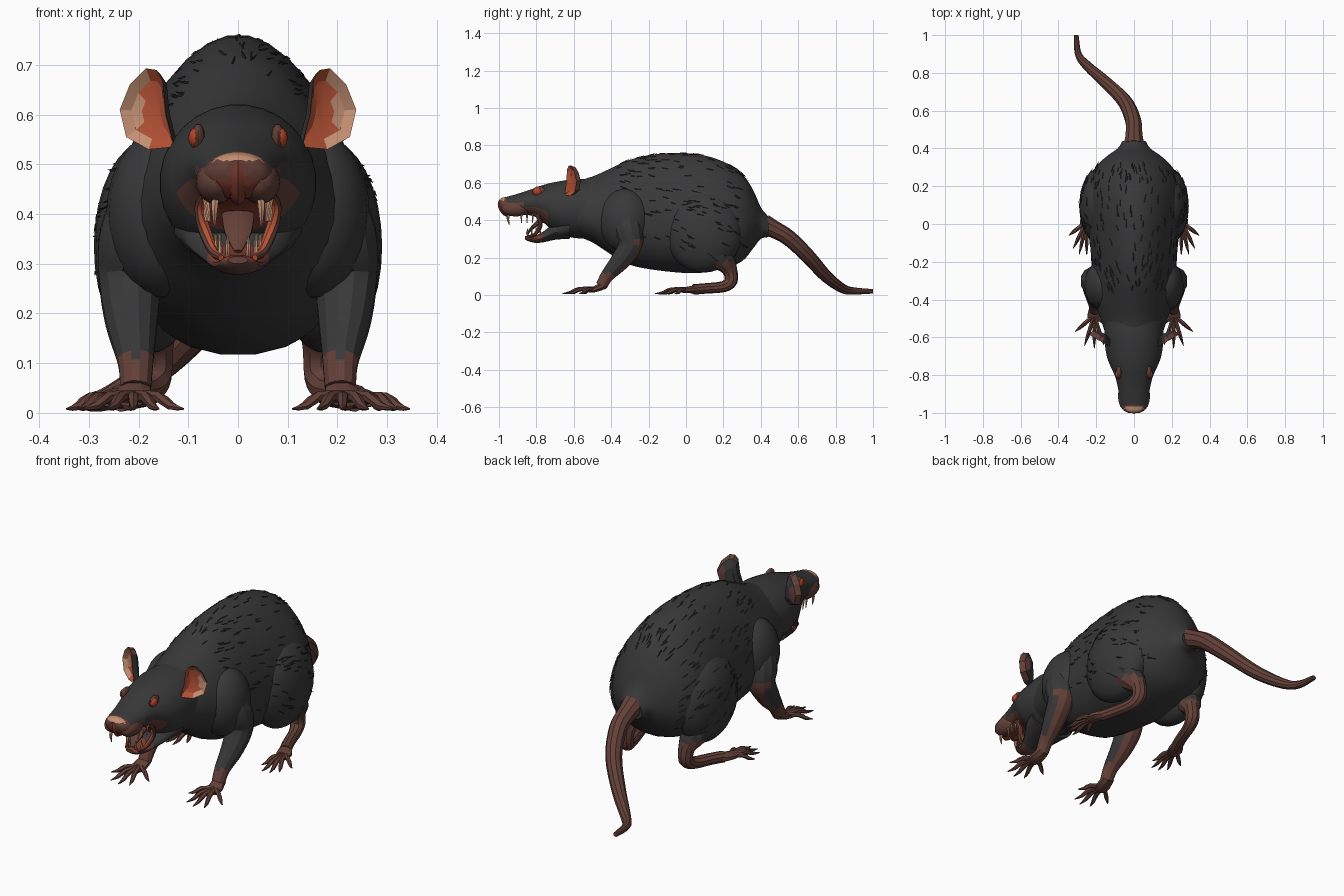
import bpy, bmesh, math, random
from mathutils import Vector, Matrix

random.seed(4)
cube = bpy.data.objects.get("Cube")
if cube:
    bpy.data.objects.remove(cube)


def material(name, rgb):
    m = bpy.data.materials.new(name)
    m.use_nodes = True
    m.diffuse_color = (*rgb, 1)
    m.node_tree.nodes["Principled BSDF"].inputs["Base Color"].default_value = (*rgb, 1)
    return m


FUR = material("charcoal fur", (.04, .04, .04))
DARK = material("dark fur", (.026, .026, .026))
SKIN = material("brown skin", (.125, .052, .04))
RED = material("red flesh", (.46, .085, .035))
TAN = material("pale tan", (.56, .28, .17))
GUM = material("mouth lining", (.2, .04, .025))
EYE = material("red eye", (.46, .055, .02))


def spline(rows, steps):
    """Catmull-Rom through rows of numbers."""
    rows = [Vector(r) for r in rows]
    ext = [rows[0] * 2 - rows[1]] + rows + [rows[-1] * 2 - rows[-2]]
    out = []
    for a, b, c, d in zip(ext, ext[1:], ext[2:], ext[3:]):
        for k in range(steps):
            t = k / steps
            out.append((b * 2 + (c - a) * t + (a * 2 - b * 5 + c * 4 - d) * t ** 2
                        + (b * 3 - a - c * 3 + d) * t ** 3) / 2)
    return out + [rows[-1]]


def loft(bm, rows, segs=10, steps=3, upright=False, pear=0):
    """Skin rings given as x, y, z, half width, half height."""
    pts = spline(rows, steps)
    rings = []
    for i, p in enumerate(pts):
        side, up = Vector((1, 0, 0)), Vector((0, 0, 1))
        if not upright:
            t = (pts[min(i + 1, len(pts) - 1)] - pts[max(i - 1, 0)])[:3]
            t = Vector(t).normalized()
            side = (side - t * side.dot(t)).normalized()
            up = t.cross(side)
        ring = []
        for k in range(segs):
            a = math.tau * (k + .5) / segs
            ring.append(bm.verts.new(Vector(p[:3])
                        + side * max(p[3], .002) * math.cos(a) * (1 - pear * math.sin(a))
                        + up * max(p[4], .002) * math.sin(a)))
        rings.append(ring)
    for r, s in zip(rings, rings[1:]):
        for k in range(segs):
            n = (k + 1) % segs
            bm.faces.new((r[k], r[n], s[n], s[k]))
    bm.faces.new(rings[0])
    bm.faces.new(rings[-1])


def tube(bm, rows, segs=8, steps=3):
    loft(bm, [(x, y, z, r, r) for x, y, z, r in rows], segs, steps)


def profile(bm, rows, segs, steps, pear=0):
    """Upright rings given as y, top, bottom, half width."""
    loft(bm, [(0, y, (t + b) / 2, w, (t - b) / 2) for y, t, b, w in rows],
         segs, steps, True, pear)


def ball(bm, centre, size, u=16, v=10):
    mat = Matrix.Translation(centre) @ Matrix.Diagonal((*size, 1))
    bmesh.ops.create_uvsphere(bm, u_segments=u, v_segments=v, radius=1, matrix=mat)


def finish(name, bm, mats, rule=None, mirror=False, angle=40):
    bmesh.ops.recalc_face_normals(bm, faces=bm.faces)
    if rule:
        for f in bm.faces:
            f.material_index = mats.index(rule(f.calc_center_median(), f.normal))
    me = bpy.data.meshes.new(name)
    bm.to_mesh(me)
    bm.free()
    ob = bpy.data.objects.new(name, me)
    bpy.context.collection.objects.link(ob)
    for m in mats:
        me.materials.append(m)
    bpy.ops.object.select_all(action='DESELECT')
    ob.select_set(True)
    bpy.context.view_layer.objects.active = ob
    bpy.ops.object.shade_smooth_by_angle(angle=math.radians(angle))
    if mirror:
        ob.modifiers.new("Mirror", 'MIRROR').use_mirror_merge = False
    return ob


# Torso
bm = bmesh.new()
profile(bm, [(-.62, .6, .33, .135), (-.5, .635, .28, .175), (-.4, .68, .215, .205),
             (-.3, .725, .16, .217), (-.15, .757, .13, .225), (.05, .757, .115, .243),
             (.2, .715, .14, .242), (.3, .65, .18, .2), (.36, .56, .25, .14),
             (.4, .47, .3, .085), (.44, .42, .31, .06)], 28, 4, .22)
torso = finish("torso", bm, [FUR])

# Thighs and shoulders, sunk into the torso
bm = bmesh.new()
ball(bm, (.178, .095, .335), (.112, .205, .215), 24, 16)
thighs = finish("thighs", bm, [FUR], mirror=True)
bm = bmesh.new()
ball(bm, (.15, -.325, .4), (.115, .14, .17), 20, 14)
finish("shoulders", bm, [FUR], mirror=True)

# Fur tufts lying along the coat
bm = bmesh.new()
for ob, count in ((torso, 280), (thighs, 70)):
    coat = [p for p in ob.data.polygons if p.center.z > .26 and -.38 < p.center.y < .3
            and (ob == torso or p.center.x > .23)]
    for p in random.choices(coat, k=count):
        n = p.normal
        flow = Vector((random.uniform(-.2, .2), 1, random.uniform(-.6, 0)))
        flow = (flow - n * flow.dot(n)).normalized()
        across = n.cross(flow)
        c = p.center + flow * random.uniform(-.02, .02) + across * random.uniform(-.02, .02)
        wide = across * random.uniform(.003, .005)
        tip = c + flow * random.uniform(.03, .05) + n * .002
        spots = [c + wide - n * .003, c - wide - n * .003, c + n * .003, tip]
        flip = random.choice((1, -1))
        v = [bm.verts.new((q.x * flip, q.y, q.z)) for q in spots]
        for tri in ((0, 1, 2), (0, 2, 3), (1, 3, 2), (0, 3, 1)):
            bm.faces.new([v[k] for k in tri])
finish("fur_tufts", bm, [DARK])

# Head with snout
bm = bmesh.new()
profile(bm, [(-.48, .62, .3, .15), (-.6, .62, .305, .158), (-.7, .605, .335, .145),
             (-.76, .59, .385, .122), (-.81, .572, .42, .1), (-.88, .548, .43, .083),
             (-.95, .528, .43, .072), (-.985, .52, .45, .056), (-1, .508, .475, .03)], 28, 5)


def head_colour(c, n):
    if n.z < -.4 and c.y < -.74:
        return GUM if abs(c.x) < .06 else SKIN
    if c.y < -.965 and c.z > .507 and abs(c.x) < .05:
        return TAN
    if c.y < -.955 or (c.y < -.865 and c.z < .49):
        return SKIN
    return FUR


finish("head", bm, [FUR, SKIN, TAN, GUM], head_colour)

# Muzzle: whisker pads, philtrum and nostrils
bm = bmesh.new()
ball(bm, (.044, -.91, .465), (.041, .078, .045), 16, 10)
finish("whisker_pads", bm, [SKIN], mirror=True)
bm = bmesh.new()
tube(bm, [(0, -.99, .505, .012), (0, -.992, .475, .014), (0, -.965, .44, .017),
          (0, -.94, .428, .012)], 6)
finish("philtrum", bm, [GUM], angle=20)
bm = bmesh.new()
ball(bm, (.022, -.99, .495), (.009, .008, .007), 8, 6)
finish("nostrils", bm, [DARK], mirror=True)

# Lower jaw
bm = bmesh.new()
profile(bm, [(-.62, .45, .3, .13), (-.7, .39, .295, .1), (-.75, .35, .284, .072),
             (-.8, .32, .278, .05), (-.845, .318, .288, .036), (-.862, .315, .3, .02)], 16, 3)
finish("lower_jaw", bm, [FUR, SKIN, GUM],
       lambda c, n: FUR if c.y > -.77 else GUM if n.z > .3 else SKIN)

# Lips at the mouth corners, tongue
bm = bmesh.new()
tube(bm, [(.07, -.82, .44, .006), (.078, -.79, .415, .01), (.068, -.78, .37, .013),
          (.05, -.808, .325, .01), (.034, -.848, .312, .006)], 8, 4)
finish("lips", bm, [RED, SKIN], lambda c, n: SKIN if n.x > .35 else RED, True)
bm = bmesh.new()
loft(bm, [(0, -.7, .42, .03, .02), (0, -.77, .4, .034, .016),
          (0, -.82, .362, .028, .01), (0, -.85, .325, .008, .005)])
finish("tongue", bm, [SKIN])

# Teeth
bm = bmesh.new()
tube(bm, [(.045, -.945, .44, .008), (.047, -.952, .41, .007), (.047, -.945, .375, .002)], 6)
tube(bm, [(.02, -.838, .31, .006), (.021, -.85, .33, .005), (.021, -.846, .355, .002)], 6)
for k in range(4):
    y, x = -.79 - .03 * k, .07 - .003 * k
    tube(bm, [(x, y, .435, .006), (x - .003, y, .41, .004), (x - .005, y, .385, .001)], 5, 1)
for k in range(3):
    y, x = -.78 - .022 * k, .052 - .008 * k
    tube(bm, [(x, y, .32, .005), (x, y, .34, .004), (x, y, .36, .001)], 5, 1)
finish("teeth", bm, [TAN], mirror=True)

# Eyes with lids
bm = bmesh.new()
ball(bm, (.085, -.795, .553), (.015, .023, .021), 12, 8)
finish("eyes", bm, [EYE], mirror=True)
bm = bmesh.new()
ball(bm, (.08, -.785, .552), (.014, .036, .03), 12, 8)
finish("eyelids", bm, [SKIN], mirror=True)

# Cupped ears
bm = bmesh.new()
outline = [(.128, .535), (.145, .6), (.152, .67), (.165, .69), (.185, .693),
           (.218, .66), (.238, .61), (.225, .555), (.18, .53)]
middle, back = Vector((.18, -.62, .605)), Vector((-.4, .9, 0))
rim = [Vector((x, -.65 + (x - .128) * .58, z)) for x, z in outline]


def ear_ring(scale, depth):
    return [bm.verts.new(middle + (p - middle) * scale + back * depth) for p in rim]


layers = [ear_ring(.4, .024), ear_ring(.72, .018), ear_ring(1, 0), ear_ring(.88, .03), ear_ring(.4, .046)]
for r, s in zip(layers, layers[1:]):
    for k in range(len(rim)):
        n = (k + 1) % len(rim)
        bm.faces.new((r[k], r[n], s[n], s[k]))
bm.faces.new(layers[0])
bm.faces.new(layers[-1])
ear_front = set(bm.faces[:18])


def ear_colour(c, n):
    if n.dot(back) > 0 or n.x < -.6:
        return SKIN if c.x > .19 or c.z > .665 else FUR
    return TAN if c.x > .19 else RED


finish("ears", bm, [SKIN, RED, TAN, FUR], ear_colour, True, 20)

# Front legs
bm = bmesh.new()
tube(bm, [(.17, -.33, .44, .075), (.202, -.31, .35, .08), (.216, -.297, .27, .066),
          (.214, -.35, .185, .054), (.206, -.42, .105, .037), (.206, -.452, .05, .032)], 12, 4)
finish("front_legs", bm, [FUR, SKIN],
       lambda c, n: SKIN if c.z < .115 or (n.y > .45 and c.z < .29) else FUR, True, 25)

# Hind legs
bm = bmesh.new()
tube(bm, [(.19, .13, .25, .09), (.18, .2, .185, .065), (.168, .235, .13, .04),
          (.168, .24, .075, .036), (.18, .2, .045, .03), (.208, .11, .036, .028),
          (.236, .04, .03, .028)], 10)
finish("hind_legs", bm, [FUR, SKIN], lambda c, n: SKIN if c.z < .17 else FUR, True, 25)


# Paws with splayed clawed toes
def paw(name, root, palm, tips):
    bm = bmesh.new()
    loft(bm, [(*root, .029, .024), (*palm, .038, .018),
              (palm[0] + .007, palm[1] - .035, .022, .028, .01)], 8, 2)
    for x, y in tips:
        a, b = Vector(palm), Vector((x, y, .008))
        knuckle = a.lerp(b, .5) + Vector((0, 0, .012))
        tube(bm, [(*a, .013), (*knuckle, .0115), (*a.lerp(b, .75), .009), (*b, .002)], 6, 2)
    finish(name, bm, [SKIN], None, True, 25)


paw("front_paws", (.206, -.435, .055), (.211, -.485, .032),
    [(.312, -.57), (.262, -.645), (.21, -.66), (.16, -.64), (.11, -.555)])
paw("hind_paws", (.23, .055, .03), (.252, .01, .028),
    [(.345, -.06), (.322, -.13), (.29, -.16), (.25, -.165), (.21, -.11)])

# Tail
bm = bmesh.new()
tube(bm, [(0, .42, .375, .056), (0, .47, .352, .047), (-.005, .55, .305, .043),
          (-.05, .65, .21, .039), (-.15, .75, .1, .033), (-.25, .84, .034, .025),
          (-.295, .9, .022, .019), (-.305, 1, .02, .012)], 10, 4)
finish("tail", bm, [SKIN], None, False, 30)
